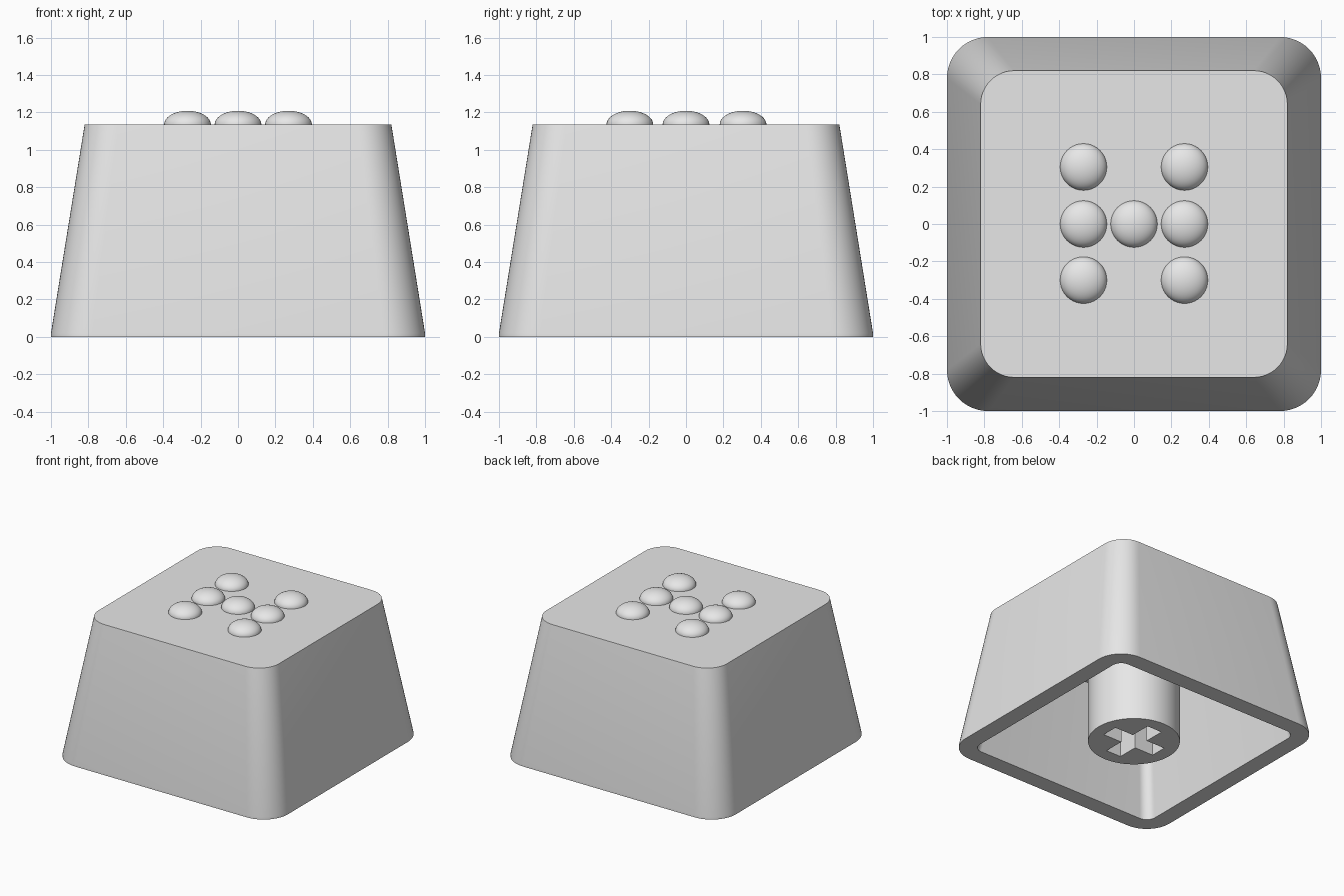
import bpy, bmesh
from math import sin, cos, pi, radians

cube = bpy.data.objects.get("Cube")
if cube:
    bpy.data.objects.remove(cube)

grey = bpy.data.materials.new("light_grey_plastic")
grey.use_nodes = True
colour = (0.8, 0.8, 0.8, 1)
grey.diffuse_color = colour
grey.node_tree.nodes["Principled BSDF"].inputs["Base Color"].default_value = colour


def finish(name, bm):
    """Turn a bmesh into a named object with consistent normals."""
    bmesh.ops.recalc_face_normals(bm, faces=bm.faces[:])
    mesh = bpy.data.meshes.new(name)
    bm.to_mesh(mesh)
    bm.free()
    mesh.materials.append(grey)
    obj = bpy.data.objects.new(name, mesh)
    bpy.context.collection.objects.link(obj)
    return obj


def smooth(obj):
    bpy.ops.object.select_all(action='DESELECT')
    obj.select_set(True)
    bpy.context.view_layer.objects.active = obj
    bpy.ops.object.shade_smooth_by_angle(angle=radians(30))


def rounded_square(half, radius, z, steps=12):
    points = []
    for corner in range(4):
        mid = pi / 4 + corner * pi / 2
        cx = (half - radius) * (1 if cos(mid) > 0 else -1)
        cy = (half - radius) * (1 if sin(mid) > 0 else -1)
        for i in range(steps + 1):
            a = corner * pi / 2 + i / steps * pi / 2
            points.append((cx + radius * cos(a), cy + radius * sin(a), z))
    return points


def loft(name, loops):
    """Skin a list of point loops and close both ends."""
    bm = bmesh.new()
    rings = [[bm.verts.new(p) for p in loop] for loop in loops]
    for a, b in zip(rings, rings[1:]):
        n = len(a)
        for i in range(n):
            j = (i + 1) % n
            bm.faces.new((a[i], a[j], b[j], b[i]))
    bm.faces.new(rings[0])
    bm.faces.new(rings[-1])
    return finish(name, bm)


# Hollow tapered shell: top, outer wall, rim, inner wall, ceiling
CEILING = 0.885
TOP = 1.135
shell = loft("cap_shell", [rounded_square(*r) for r in (
    (0.82, 0.18, TOP), (1, 0.22, 0.02), (1, 0.22, 0),
    (0.86, 0.08, 0), (0.72, 0.07, CEILING))])
smooth(shell)

# Round stem under the ceiling
def circle(radius, z, n=64):
    return [(radius * cos(2 * pi * i / n), radius * sin(2 * pi * i / n), z)
            for i in range(n)]

stem = loft("stem", [circle(0.346, 0), circle(0.346, CEILING + 0.01)])

# Cross-shaped socket cut into the stem
L, W = 0.24, 0.068
quarter = [(L, -W), (L, W), (W, W)]
cross = []
for x, y in quarter + [(-y, x) for x, y in quarter]:
    cross.append((x, y))
cross += [(-x, -y) for x, y in cross]
cutter = loft("socket_cutter", [[(x, y, z) for x, y in cross] for z in (-0.1, 0.45)])
cutter.hide_render = True
mod = stem.modifiers.new("socket", 'BOOLEAN')
mod.operation = 'DIFFERENCE'
mod.solver = 'EXACT'
mod.object = cutter
bpy.context.view_layer.objects.active = stem
bpy.ops.object.modifier_apply(modifier=mod.name)
bpy.data.objects.remove(cutter)
smooth(stem)

# Raised dots on the top face, each a flattened half ball
def dot(name, x, y):
    bm = bmesh.new()
    bmesh.ops.create_uvsphere(bm, u_segments=40, v_segments=24, radius=1)
    bmesh.ops.delete(bm, geom=[v for v in bm.verts if v.co.z < -0.01], context='VERTS')
    for v in bm.verts:
        v.co = (x + 0.125 * v.co.x, y + 0.125 * v.co.y, TOP + 0.074 * v.co.z)
    smooth(finish(name, bm))

for side, x in (("left", 0.27), ("right", -0.27)):
    for row, y in (("back", 0.305), ("middle", 0), ("front", -0.3)):
        dot(f"{side}_{row}_dot", x, y)
dot("centre_dot", 0, 0)
